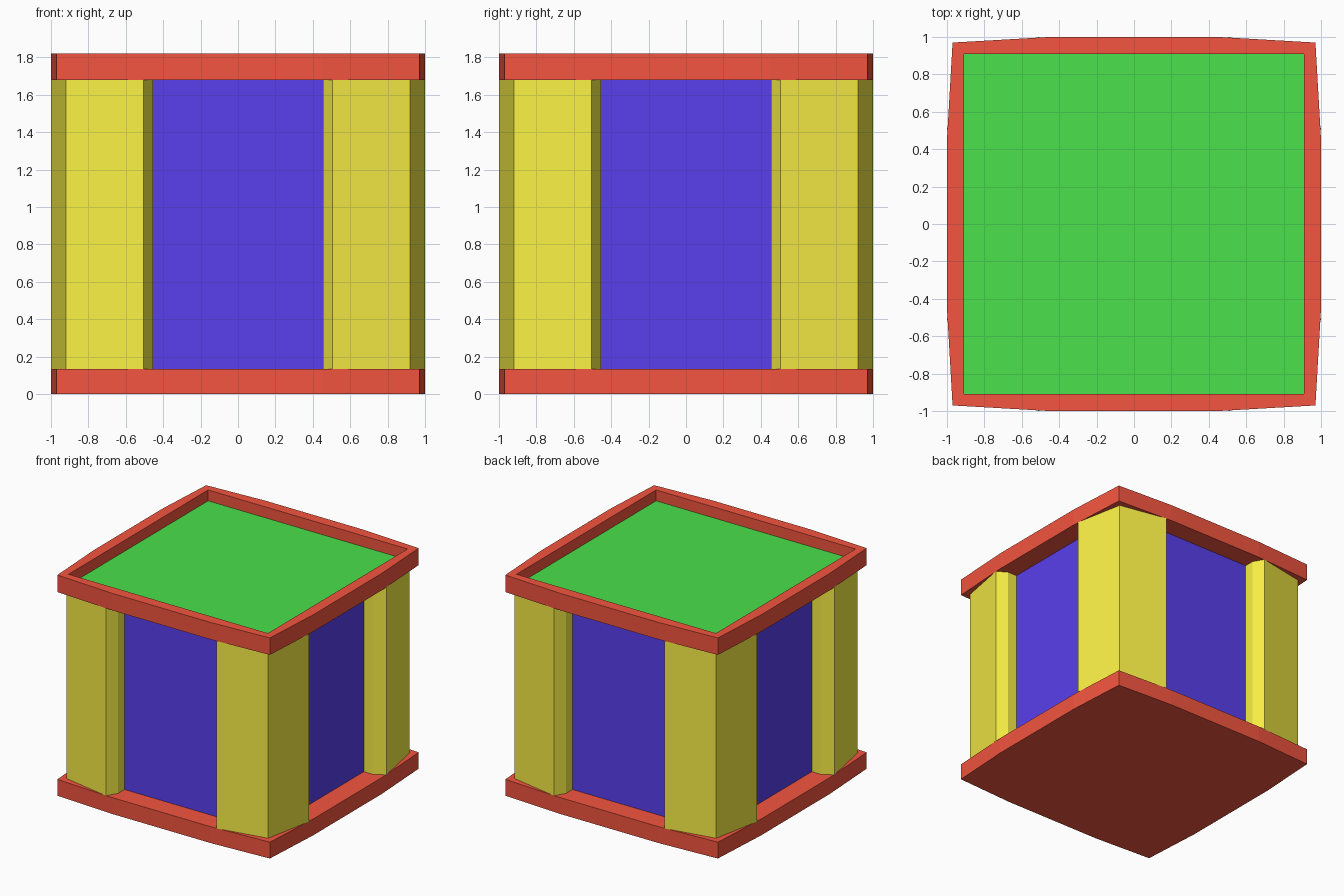
import bpy, bmesh
from mathutils import Matrix
from math import pi

if "Cube" in bpy.data.objects:
    bpy.data.objects.remove(bpy.data.objects["Cube"])


def material(name, rgb):
    m = bpy.data.materials.new(name)
    m.diffuse_color = (*rgb, 1)
    m.use_nodes = True
    m.node_tree.nodes["Principled BSDF"].inputs["Base Color"].default_value = m.diffuse_color
    return m


RED = material("red", (0.9, 0.09, 0.05))
YELLOW = material("yellow", (0.95, 0.87, 0.06))
BLUE = material("blue", (0.1, 0.05, 0.85))
GREEN = material("green", (0.07, 0.75, 0.07))


def loft(name, rings, mat, angle=0):
    """Skin a stack of (outline, z) rings and cap both ends."""
    bm = bmesh.new()
    loops = [[bm.verts.new((x, y, z)) for x, y in pts] for pts, z in rings]
    for a, b in zip(loops, loops[1:]):
        for i in range(len(a)):
            j = (i + 1) % len(a)
            bm.faces.new((a[i], a[j], b[j], b[i]))
    bm.faces.new(loops[0][::-1])
    bm.faces.new(loops[-1])
    bm.transform(Matrix.Rotation(angle, 4, 'Z'))
    bmesh.ops.recalc_face_normals(bm, faces=bm.faces)
    me = bpy.data.meshes.new(name)
    bm.to_mesh(me)
    bm.free()
    me.materials.append(mat)
    ob = bpy.data.objects.new(name, me)
    bpy.context.collection.objects.link(ob)
    return ob


def four_sided(side):
    """Repeat one side's points around the four sides."""
    pts = []
    for k in range(4):
        pts += side
        side = [(-y, x) for x, y in side]
    return pts


def square(h):
    return four_sided([(-h, -h)])


# Slab outline bulges slightly on each side
outer = four_sided([(-0.97, -0.97), (-0.45, -1.0), (0.45, -1.0)])
inner = four_sided([(-0.91, -0.91), (-0.45, -0.91), (0.45, -0.91)])

# Base slab and recessed top tray
loft("base_slab", [(outer, 0), (outer, 0.135)], RED)
loft("top_tray", [(outer, 1.68), (outer, 1.82), (inner, 1.82), (inner, 1.71)], RED)

# Inset top panel and core body
loft("top_panel", [(square(0.91), 1.71), (square(0.91), 1.73)], GREEN)
loft("core_body", [(square(0.83), 0.135), (square(0.83), 1.68)], BLUE)

# Corner posts, flaring outward away from each corner
post = [(-0.92, -0.92), (-0.505, -1.0), (-0.455, -0.915), (-0.455, -0.82),
        (-0.82, -0.82),
        (-0.82, -0.455), (-0.915, -0.455), (-1.0, -0.505)]
for i in range(4):
    loft(f"corner_post_{i + 1}", [(post, 0.135), (post, 1.68)], YELLOW, i * pi / 2)
